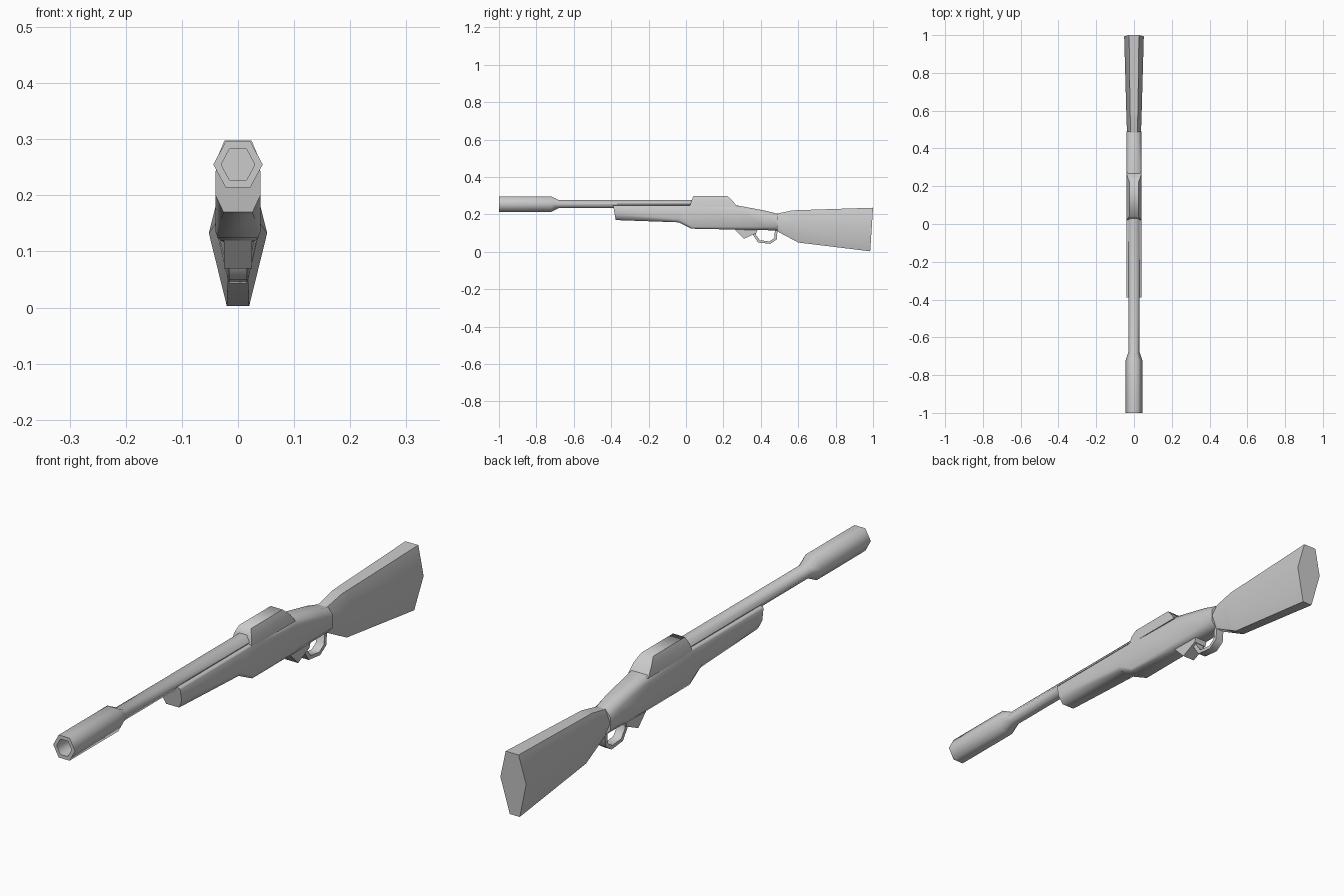
import bpy, bmesh, math

cube = bpy.data.objects.get("Cube")
if cube:
    bpy.data.objects.remove(cube, do_unlink=True)

grey = bpy.data.materials.new("plain_grey")
grey.use_nodes = True
grey.diffuse_color = (0.6, 0.6, 0.6, 1)
grey.node_tree.nodes["Principled BSDF"].inputs["Base Color"].default_value = (0.6, 0.6, 0.6, 1)


def finish(name, bm, angle=66):
    bmesh.ops.recalc_face_normals(bm, faces=bm.faces)
    mesh = bpy.data.meshes.new(name)
    bm.to_mesh(mesh)
    bm.free()
    mesh.materials.append(grey)
    ob = bpy.data.objects.new(name, mesh)
    bpy.context.collection.objects.link(ob)
    bpy.ops.object.select_all(action='DESELECT')
    ob.select_set(True)
    bpy.context.view_layer.objects.active = ob
    bpy.ops.object.shade_smooth_by_angle(angle=math.radians(angle))
    return ob


def loft(name, rings, closed=False, angle=66):
    """Skin matching rings of points; cap the ends unless closed."""
    bm = bmesh.new()
    loops = [[bm.verts.new(p) for p in ring] for ring in rings]
    pairs = list(zip(loops, loops[1:]))
    if closed:
        pairs.append((loops[-1], loops[0]))
    else:
        bm.faces.new(loops[0])
        bm.faces.new(loops[-1])
    for a, b in pairs:
        for i in range(len(a)):
            j = (i + 1) % len(a)
            bm.faces.new((a[i], a[j], b[j], b[i]))
    return finish(name, bm, angle)


def mirrored(y, half):
    """Full ring from right-half (x, z) points listed top to bottom."""
    return [(x, y, z) for x, z in half] + [(-x, y, z) for x, z in reversed(half)]


def hexagon(y, rx, rz):
    return mirrored(y, [(rx / 2, 0.255 + rz), (rx, 0.255), (rx / 2, 0.255 - rz)])


# Barrel with a thicker, hollow muzzle
loft("barrel", [hexagon(*s) for s in (
    (-0.93, 0.030, 0.028), (-1.0, 0.030, 0.028), (-1.0, 0.044, 0.041),
    (-0.72, 0.044, 0.041), (-0.68, 0.030, 0.021), (0.1, 0.030, 0.021))])

# Forestock and receiver body: y, top half-width, top, shoulder, lower side, bottom, bottom half-width
body = []
for y, top_w, top, shoulder, side, bottom, bottom_w in (
        (-0.39, 0.036, 0.249, 0.243, 0.200, 0.170, 0.026),
        (-0.04, 0.036, 0.249, 0.243, 0.175, 0.158, 0.030),
        (0.03, 0.036, 0.249, 0.243, 0.135, 0.124, 0.036),
        (0.27, 0.032, 0.249, 0.225, 0.135, 0.119, 0.030),
        (0.43, 0.024, 0.219, 0.195, 0.135, 0.116, 0.024),
        (0.49, 0.020, 0.203, 0.180, 0.135, 0.113, 0.020)):
    body.append(mirrored(y, [(top_w, top), (0.040, shoulder), (0.040, side), (bottom_w, bottom)]))
body[0] = [(x, y + (0.249 - z) * 0.18, z) for x, y, z in body[0]]
loft("receiver_body", body)

# Raised action housing
loft("action_housing", [
    [(sx * w, y, z) for sx, y in ((1, y0), (1, y1), (-1, y1), (-1, y0))]
    for z, w, y0, y1 in ((0.24, 0.040, 0.02, 0.275), (0.272, 0.035, 0.028, 0.25),
                         (0.298, 0.024, 0.04, 0.222))])

# Butt stock: y, top half-width, top, widest half-width, its height, bottom, bottom half-width
stock = []
for y, top_w, top, mid_w, mid, bottom, bottom_w in (
        (0.48, 0.018, 0.203, 0.037, 0.160, 0.114, 0.018),
        (0.57, 0.020, 0.222, 0.040, 0.150, 0.066, 0.018),
        (0.60, 0.021, 0.223, 0.041, 0.148, 0.050, 0.018),
        (1.00, 0.026, 0.236, 0.052, 0.133, 0.003, 0.020)):
    stock.append(mirrored(y, [(top_w, top), (mid_w, mid), (bottom_w, bottom)]))
stock[-1] = [(x, y - (0.236 - z) * 0.065, z) for x, y, z in stock[-1]]
loft("butt_stock", stock)

# Wedge ahead of the trigger guard
wedge = [(0.255, 0.125), (0.31, 0.07), (0.375, 0.10), (0.385, 0.125)]
loft("guard_wedge", [[(x, y, z) for y, z in wedge] for x in (-0.025, 0.025)], angle=30)

# Trigger guard: a flat strip bent round a path
outer = [(0.36, 0.12), (0.358, 0.09), (0.385, 0.05), (0.45, 0.043), (0.485, 0.066), (0.49, 0.12)]
inner = [(0.375, 0.12), (0.373, 0.092), (0.395, 0.062), (0.445, 0.056), (0.472, 0.073), (0.476, 0.12)]
loft("trigger_guard", [
    [(-0.016, *o), (0.016, *o), (0.016, *i), (-0.016, *i)] for o, i in zip(outer, inner)])
